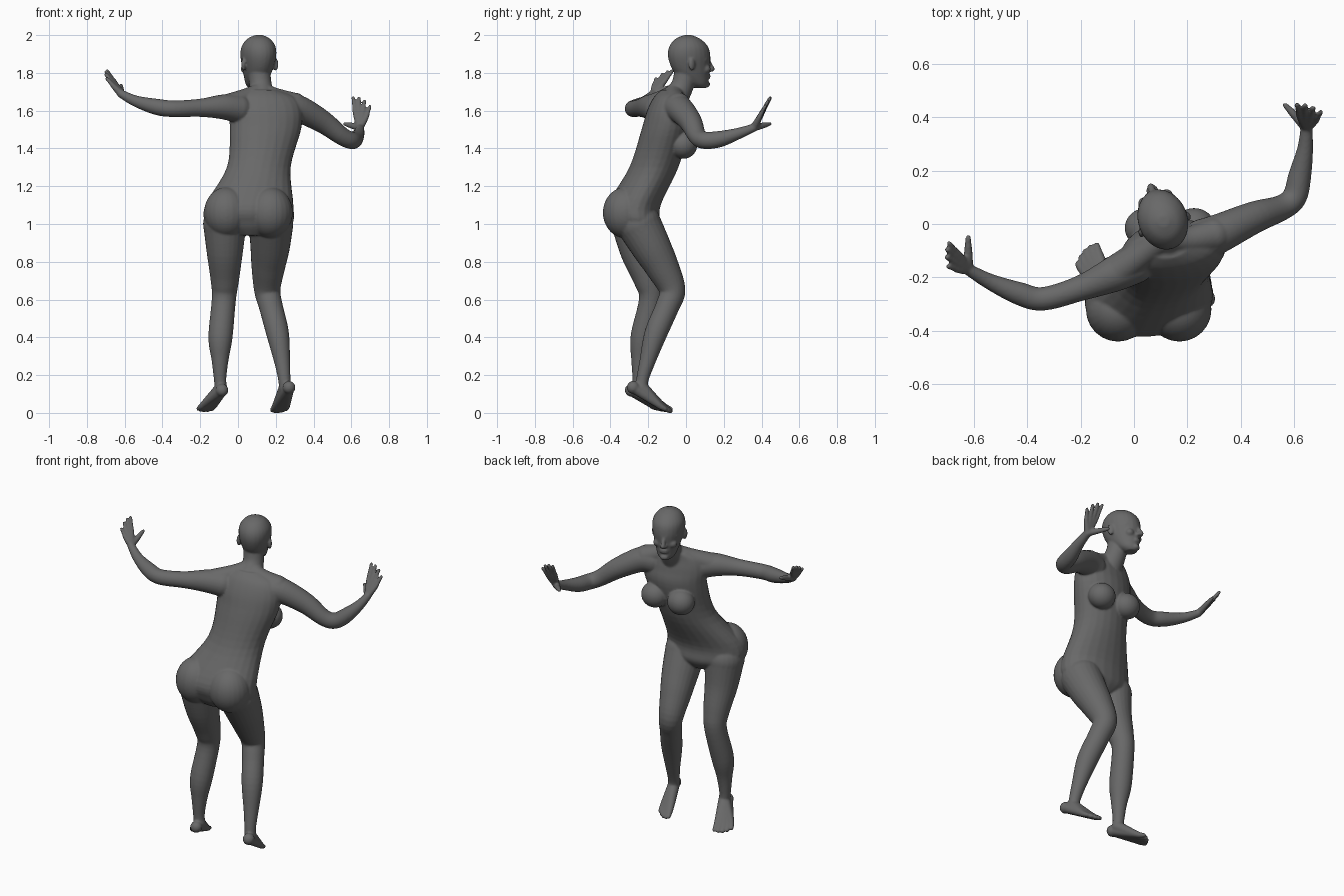
import bpy, bmesh, math
from mathutils import Vector, Matrix

cube = bpy.data.objects.get("Cube")
if cube:
    bpy.data.objects.remove(cube, do_unlink=True)

bm = bmesh.new()
SIDES = 24
CIRCLE = [math.tau * i / SIDES for i in range(SIDES)]


def smooth_rows(rows, steps=5):
    """Catmull-Rom interpolation through rows of numbers."""
    rows = [Vector(row) for row in rows]
    padded = [rows[0], *rows, rows[-1]]
    result = []
    for before, start, end, after in zip(padded, padded[1:], padded[2:], padded[3:]):
        leave, arrive = (end - before) / 2, (after - start) / 2
        for k in range(steps):
            t = k / steps
            bend = start.lerp(end, t * t * (3 - 2 * t))
            result.append(bend + leave * t * (1 - t) ** 2 - arrive * t * t * (1 - t))
    return result + [rows[-1]]


def bridge(rings):
    """Skin a list of point rings and cap both ends."""
    loops = [[bm.verts.new(point) for point in ring] for ring in rings]
    for low, high in zip(loops, loops[1:]):
        for i in range(SIDES):
            bm.faces.new((low[i - 1], low[i], high[i], high[i - 1]))
    bm.faces.new(reversed(loops[0]))
    bm.faces.new(loops[-1])


def stack(rows, turn):
    """Level oval rings: x, y, z, half width, half depth."""
    spin = Matrix.Rotation(turn, 3, 'Z')
    bridge([[Vector(row[:3]) + spin @ Vector((row[3] * math.cos(a), row[4] * math.sin(a), 0))
             for a in CIRCLE] for row in smooth_rows(rows)])


def ball(centre, radii, turn=0):
    place = Matrix.LocRotScale(Vector(centre), Matrix.Rotation(turn, 3, 'Z'), Vector(radii))
    bmesh.ops.create_uvsphere(bm, u_segments=SIDES, v_segments=SIDES, radius=1, matrix=place)


def tube(*rows):
    """Round limb along a smooth path, given as x, y, z, radius, with rounded ends."""
    path = smooth_rows(rows)
    side = Vector((1, .2, .1))
    rings = []
    for i, point in enumerate(path):
        ahead, behind = path[min(i + 1, len(path) - 1)], path[max(i - 1, 0)]
        axis = (ahead.xyz - behind.xyz).normalized()
        side = (side - axis * side.dot(axis)).normalized()
        other = axis.cross(side)
        rings.append([point.xyz + point.w * (side * math.cos(a) + other * math.sin(a))
                      for a in CIRCLE])
    bridge(rings)
    for end in (path[0], path[-1]):
        ball(end.xyz, [end.w] * 3)


def hand(wrist, along, across, thumb):
    """Palm and four fingers fanned over the across direction, plus a thumb."""
    wrist, along, across, thumb = map(Vector, (wrist, along, across, thumb))
    for i, length in enumerate((.95, 1, .97, .85)):
        spread = across * (.5 - i / 3)
        knuckle = wrist + along * length * .5 + spread * .65
        tip = wrist + along * length + spread
        tube((*wrist, .02), (*knuckle, .014), (*knuckle.lerp(tip, .5), .011), (*tip, .01))
    tube((*wrist, .02), (*wrist.lerp(thumb, .55), .016), (*thumb, .01))


def foot(ankle, heel, big_toe, little_toe):
    """Raised heel, sole and five toes pointing forward and down."""
    ankle, heel, big_toe, little_toe = map(Vector, (ankle, heel, big_toe, little_toe))
    ball(heel, [.034] * 3)
    for i in range(5):
        tip = big_toe.lerp(little_toe, i / 4)
        tip += (tip - heel) * .07 * math.sin(math.pi * i / 4)
        knuckle = heel.lerp(tip, .75)
        tube((*ankle, .034), (*knuckle, .02), (*tip, .012))
        tube((*heel, .03), (*heel.lerp(knuckle, .5), .025), (*knuckle, .02))


# Torso, leaning forward from the hips
stack([(.06, -.27, .94, .1, .09), (.06, -.27, 1, .225, .13), (.06, -.275, 1.1, .235, .14),
       (.11, -.17, 1.3, .17, .13), (.145, -.11, 1.5, .19, .125), (.145, -.1, 1.6, .195, .105),
       (.14, -.09, 1.67, .165, .08), (.125, -.07, 1.71, .09, .06)], math.radians(6))

# Buttocks and breasts
for x in (-.06, .17):
    ball((x, -.32, 1.06), (.12, .12, .135))
for x in (.045, .225):
    ball((x, -.015, 1.42), (.08, .075, .075))

# Neck and shoulder slopes
neck = (.12, -.05, 1.7, .05)
tube((.13, -.07, 1.65, .075), (.12, -.02, 1.73, .06), (.11, 0, 1.82, .06))
tube(neck, (.05, -.1, 1.67, .05), (-.05, -.17, 1.63, .06))
tube(neck, (.2, -.06, 1.67, .05), (.3, -.04, 1.63, .065))

# Head, turned slightly aside
TURN = math.radians(20)


def on_head(forward, side, z):
    return Vector((.11, .01, z)) + Matrix.Rotation(TURN, 3, 'Z') @ Vector((side, forward, 0))


stack([(*on_head(middle, 0, z), width, depth) for z, middle, width, depth in (
    (1.72, .07, .03, .03), (1.74, .055, .05, .055), (1.78, .03, .066, .085),
    (1.83, .015, .08, .105), (1.89, .007, .092, .115), (1.94, .004, .088, .104),
    (1.98, 0, .06, .067), (2, 0, .02, .02))], TURN)

# Nose, lips and chin
tube((*on_head(.115, 0, 1.865), .01), (*on_head(.137, 0, 1.82), .014))
ball(on_head(.105, 0, 1.74), (.025, .018, .018), TURN)
for z in (1.775, 1.787):
    ball(on_head(.112, 0, z), (.026, .014, .007), TURN)

# Nostrils, cheeks, brows and ears
for side in (-1, 1):
    ball(on_head(.125, side * .012, 1.815), (.011, .013, .01), TURN)
    ball(on_head(.085, side * .043, 1.82), (.026, .026, .024), TURN)
    tube((*on_head(.113, side * .012, 1.873), .01), (*on_head(.075, side * .065, 1.87), .01))
    ball(on_head(-.01, side * .09, 1.845), (.012, .02, .034), TURN + side * TURN)

# Arm reaching out and back, with a raised hand
wrist = (-.62, -.17, 1.69)
tube((0, -.15, 1.61, .075), (-.08, -.19, 1.62, .066), (-.2, -.24, 1.615, .048),
     (-.34, -.28, 1.61, .044), (-.43, -.26, 1.62, .043), (-.54, -.215, 1.65, .03),
     (*wrist, .022))
hand(wrist, (-.08, .06, .11), (.01, .08, .03), (-.62, -.05, 1.735))

# Arm reaching forward, with the palm pushed out
wrist = (.645, .36, 1.51)
tube((.26, -.06, 1.61, .08), (.33, -.03, 1.605, .072), (.45, .025, 1.54, .06),
     (.55, .06, 1.465, .048), (.6, .1, 1.443, .046), (.62, .18, 1.45, .043),
     (.64, .28, 1.48, .03), (*wrist, .022))
hand(wrist, (.01, .08, .15), (-.09, .02, .03), (.565, .445, 1.53))

# Straighter leg
ankle = (-.09, -.25, .13)
tube((-.07, -.28, 1, .115), (-.07, -.25, .85, .096), (-.07, -.2, .7, .075),
     (-.075, -.185, .6, .064), (-.093, -.23, .4, .064), (-.095, -.245, .28, .045),
     (-.095, -.25, .18, .033), (*ankle, .033))
foot(ankle, (-.085, -.29, .12), (-.14, -.08, .02), (-.21, -.15, .022))

# Bent leg
ankle = (.25, -.235, .135)
tube((.175, -.25, 1, .118), (.17, -.185, .88, .105), (.16, -.125, .77, .089),
     (.155, -.073, .65, .07), (.175, -.1, .56, .063), (.21, -.16, .42, .06),
     (.234, -.205, .27, .042), (.245, -.23, .18, .033), (*ankle, .033))
foot(ankle, (.27, -.28, .135), (.18, -.085, .014), (.255, -.11, .02))

# Fuse every part into one smooth skin
bmesh.ops.recalc_face_normals(bm, faces=bm.faces)
mesh = bpy.data.meshes.new("body")
bm.to_mesh(mesh)
bm.free()
body = bpy.data.objects.new("body", mesh)
bpy.context.collection.objects.link(body)

remesh = body.modifiers.new("fuse", 'REMESH')
remesh.mode = 'VOXEL'
remesh.voxel_size = .006
soften = body.modifiers.new("soften", 'SMOOTH')
soften.factor = .5
soften.iterations = 5

bpy.ops.object.select_all(action='DESELECT')
bpy.context.view_layer.objects.active = body
body.select_set(True)
bpy.ops.object.convert(target='MESH')
bpy.ops.object.shade_smooth()

# One grey colour overall
grey = bpy.data.materials.new("dark grey")
grey.use_nodes = True
colour = (.14, .14, .14, 1)
grey.diffuse_color = colour
grey.node_tree.nodes["Principled BSDF"].inputs["Base Color"].default_value = colour
body.data.materials.clear()
body.data.materials.append(grey)
